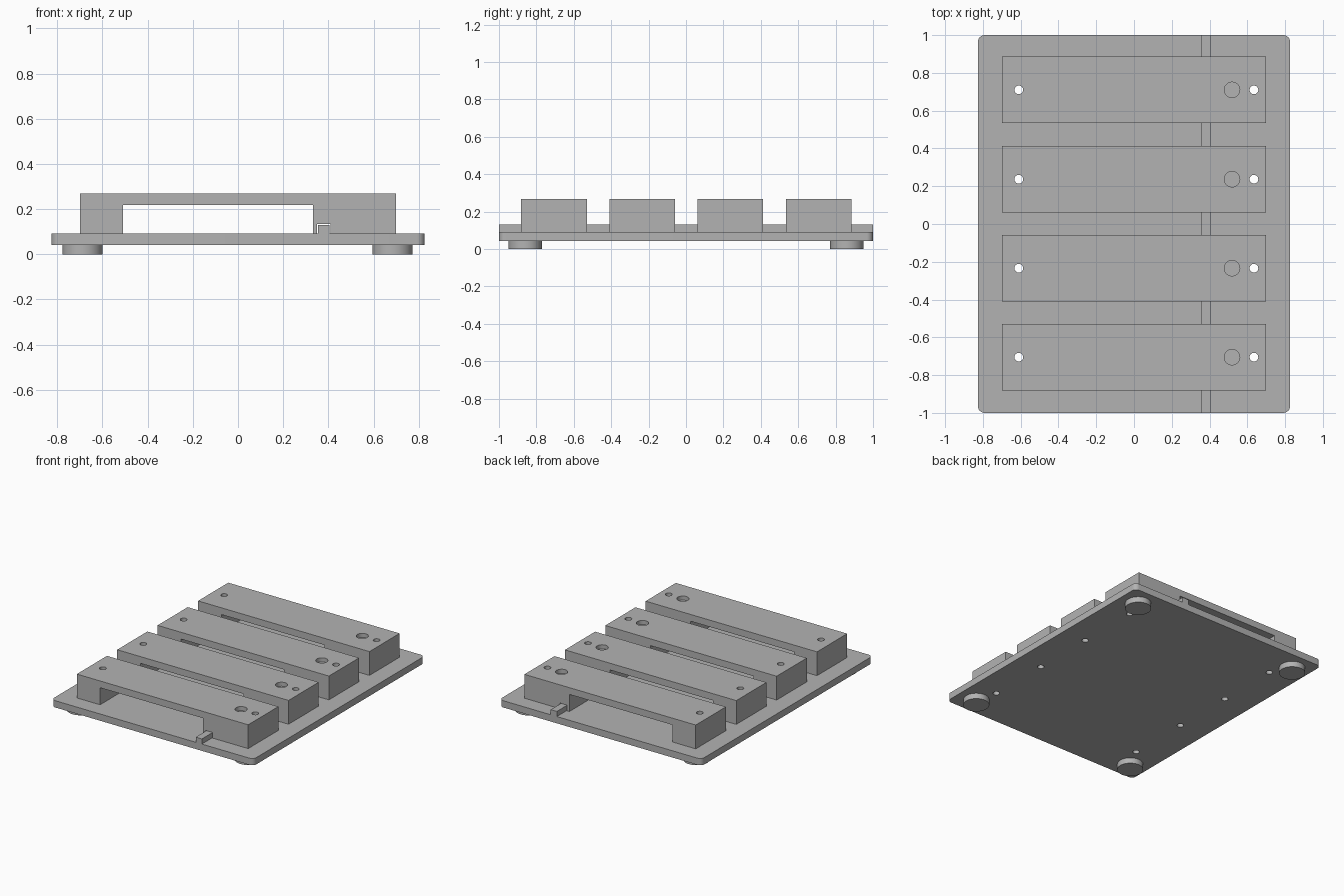
import bpy, bmesh
from mathutils import Matrix

cube = bpy.data.objects.get("Cube")
if cube:
    bpy.data.objects.remove(cube, do_unlink=True)

grey = bpy.data.materials.new("plain_grey")
COLOUR = (0.45, 0.45, 0.45, 1)
grey.diffuse_color = COLOUR
grey.use_nodes = True
grey.node_tree.nodes["Principled BSDF"].inputs["Base Color"].default_value = COLOUR

BASE_BOTTOM, BASE_TOP, TOP = 0.042, 0.092, 0.268
BRIDGE_YS = [-0.705, -0.234, 0.237, 0.71]
SCREW_XS = [-0.61, 0.635]


def finish(name, bm):
    bmesh.ops.recalc_face_normals(bm, faces=bm.faces)
    mesh = bpy.data.meshes.new(name)
    bm.to_mesh(mesh)
    bm.free()
    mesh.materials.append(grey)
    obj = bpy.data.objects.new(name, mesh)
    bpy.context.collection.objects.link(obj)
    return obj


def add_box(bm, x0, x1, y0, y1, z0, z1):
    mat = Matrix.Translation(((x0 + x1) / 2, (y0 + y1) / 2, (z0 + z1) / 2))
    mat = mat @ Matrix.Diagonal((x1 - x0, y1 - y0, z1 - z0, 1))
    return bmesh.ops.create_cube(bm, size=1, matrix=mat)["verts"]


def add_cylinder(bm, x, y, z0, z1, radius, segments=32):
    bmesh.ops.create_cone(bm, cap_ends=True, segments=segments, radius1=radius,
                          radius2=radius, depth=z1 - z0,
                          matrix=Matrix.Translation((x, y, (z0 + z1) / 2)))


def cut(obj, cutter):
    cutter.hide_render = True
    mod = obj.modifiers.new("holes", "BOOLEAN")
    mod.operation = "DIFFERENCE"
    mod.solver = "EXACT"
    mod.object = cutter
    bpy.context.view_layer.objects.active = obj
    bpy.ops.object.modifier_apply(modifier=mod.name)
    bpy.data.objects.remove(cutter, do_unlink=True)


def smooth(obj):
    bpy.ops.object.select_all(action="DESELECT")
    obj.select_set(True)
    bpy.context.view_layer.objects.active = obj
    bpy.ops.object.shade_smooth_by_angle(angle=0.6)


# Base plate with rounded corners and screw holes
bm = bmesh.new()
add_box(bm, -0.826, 0.826, -1, 1, BASE_BOTTOM, BASE_TOP)
corners = [e for e in bm.edges
           if abs(e.verts[0].co.z - e.verts[1].co.z) > 0.01]
bmesh.ops.bevel(bm, geom=corners, offset=0.035, segments=8, profile=0.5,
                affect="EDGES")
base = finish("base_plate", bm)
bm = bmesh.new()
for y in BRIDGE_YS:
    for x in SCREW_XS:
        add_cylinder(bm, x, y, -0.1, 0.5, 0.023)
cut(base, finish("base_hole_cutter", bm))
smooth(base)

# Round feet
for side, x in (("right", -0.688), ("left", 0.684)):
    for end, y in (("front", -0.86), ("back", 0.86)):
        bm = bmesh.new()
        add_cylinder(bm, x, y, 0, BASE_BOTTOM, 0.089, 48)
        smooth(finish(f"foot_{end}_{side}", bm))

# Long rail under the bridges
bm = bmesh.new()
add_box(bm, 0.355, 0.405, -1, 1, BASE_TOP, 0.13)
finish("rail", bm)

# Bridges: arch profile with a rail notch, extruded along y
profile = [(-0.7, BASE_TOP), (-0.51, BASE_TOP), (-0.51, 0.218), (0.332, 0.218),
           (0.332, BASE_TOP), (0.35, BASE_TOP), (0.35, 0.134), (0.41, 0.134),
           (0.41, BASE_TOP), (0.7, BASE_TOP), (0.7, TOP), (-0.7, TOP)]
for i, y in enumerate(BRIDGE_YS):
    bm = bmesh.new()
    face = bm.faces.new([bm.verts.new((x, y - 0.176, z)) for x, z in profile])
    new = bmesh.ops.extrude_face_region(bm, geom=[face])["geom"]
    bmesh.ops.translate(bm, vec=(0, 0.352, 0),
                        verts=[v for v in new if isinstance(v, bmesh.types.BMVert)])
    bridge = finish(f"bridge_{i + 1}", bm)
    # Screw holes run right through, the wide socket is blind
    bm = bmesh.new()
    for x in SCREW_XS:
        add_cylinder(bm, x, y, -0.1, 0.5, 0.023)
    add_cylinder(bm, 0.519, y, TOP - 0.03, 0.5, 0.041)
    cut(bridge, finish("bridge_hole_cutter", bm))
    smooth(bridge)
